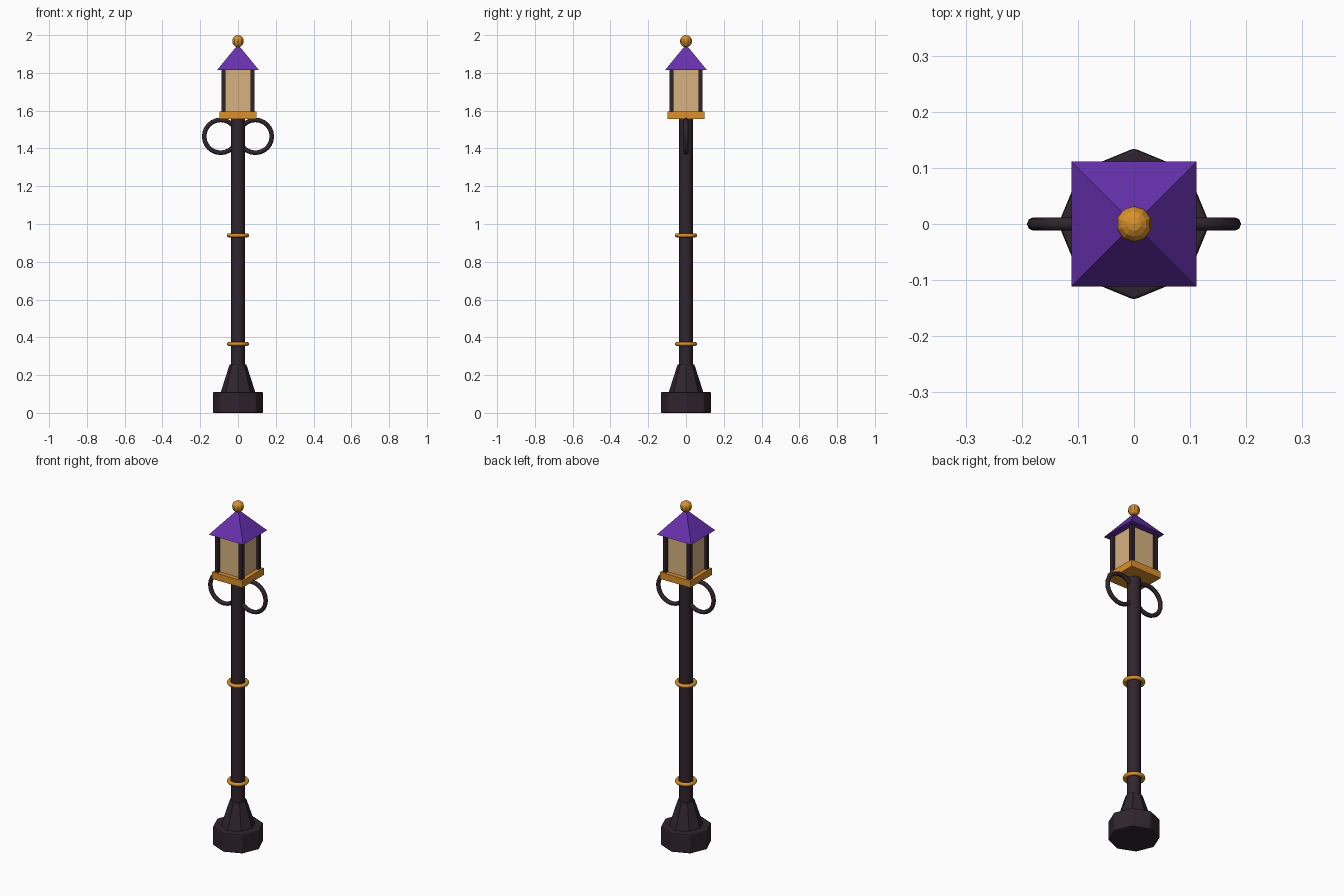
import bpy, math

if "Cube" in bpy.data.objects:
    bpy.data.objects.remove(bpy.data.objects["Cube"])


def material(name, rgb):
    m = bpy.data.materials.new(name)
    m.diffuse_color = (*rgb, 1)
    m.use_nodes = True
    m.node_tree.nodes["Principled BSDF"].inputs["Base Color"].default_value = m.diffuse_color
    return m


IRON = material("dark iron", (0.030, 0.018, 0.026))
GOLD = material("gold", (0.70, 0.28, 0.024))
PURPLE = material("purple", (0.135, 0.030, 0.42))
GLASS = material("warm glass", (0.68, 0.45, 0.22))


def finish(name, mat, smooth=None, bevel=0):
    o = bpy.context.object
    o.name = name
    o.data.materials.append(mat)
    if bevel:
        b = o.modifiers.new("bevel", 'BEVEL')
        b.width, b.segments = bevel, 2
    if smooth:
        bpy.ops.object.shade_smooth_by_angle(angle=math.radians(smooth))
    return o


def cone(name, mat, r1, r2, z1, z2, sides, turn=0, **kw):
    bpy.ops.mesh.primitive_cone_add(vertices=sides, radius1=r1, radius2=r2, depth=z2 - z1,
                                    location=(0, 0, (z1 + z2) / 2), rotation=(0, 0, turn))
    return finish(name, mat, **kw)


def box(name, mat, half, z1, z2, x=0, y=0, **kw):
    bpy.ops.mesh.primitive_cube_add(size=1, location=(x, y, (z1 + z2) / 2))
    bpy.context.object.scale = (2 * half, 2 * half, z2 - z1)
    bpy.ops.object.transform_apply(location=False, rotation=False, scale=True)
    return finish(name, mat, **kw)


def ring(name, mat, loc, major, minor, rot=(0, 0, 0), n=24):
    bpy.ops.mesh.primitive_torus_add(location=loc, rotation=rot, major_radius=major,
                                     minor_radius=minor, major_segments=n, minor_segments=8)
    return finish(name, mat, smooth=50)


# Foot and pole
cone("foot", IRON, 0.135, 0.135, 0, 0.11, 8, bevel=0.006)
cone("foot_taper", IRON, 0.092, 0.045, 0.108, 0.255, 8)
cone("pole", IRON, 0.036, 0.036, 0.24, 1.56, 12, smooth=40)

# Gold bands around the pole
for name, z in (("lower_band", 0.365), ("upper_band", 0.94)):
    ring(name, GOLD, (0, 0, z), 0.048, 0.011)

# Scroll rings on both sides
for name, s in (("left_scroll", -1), ("right_scroll", 1)):
    ring(name, IRON, (s * 0.092, 0, 1.464), 0.087, 0.012, (math.pi / 2, 0, 0))

# Lantern tray, glass and corner posts
box("lantern_tray", GOLD, 0.098, 1.555, 1.595)
box("lantern_glass", GLASS, 0.073, 1.59, 1.82)
for sx in (-1, 1):
    for sy in (-1, 1):
        box("corner_post", IRON, 0.011, 1.59, 1.82, sx * 0.077, sy * 0.077)

# Pyramid roof and finial
cone("roof", PURPLE, 0.111 * math.sqrt(2), 0, 1.815, 1.95, 4, turn=math.pi / 4)
bpy.ops.mesh.primitive_uv_sphere_add(segments=10, ring_count=8, radius=0.032, location=(0, 0, 1.968))
finish("finial", GOLD)
